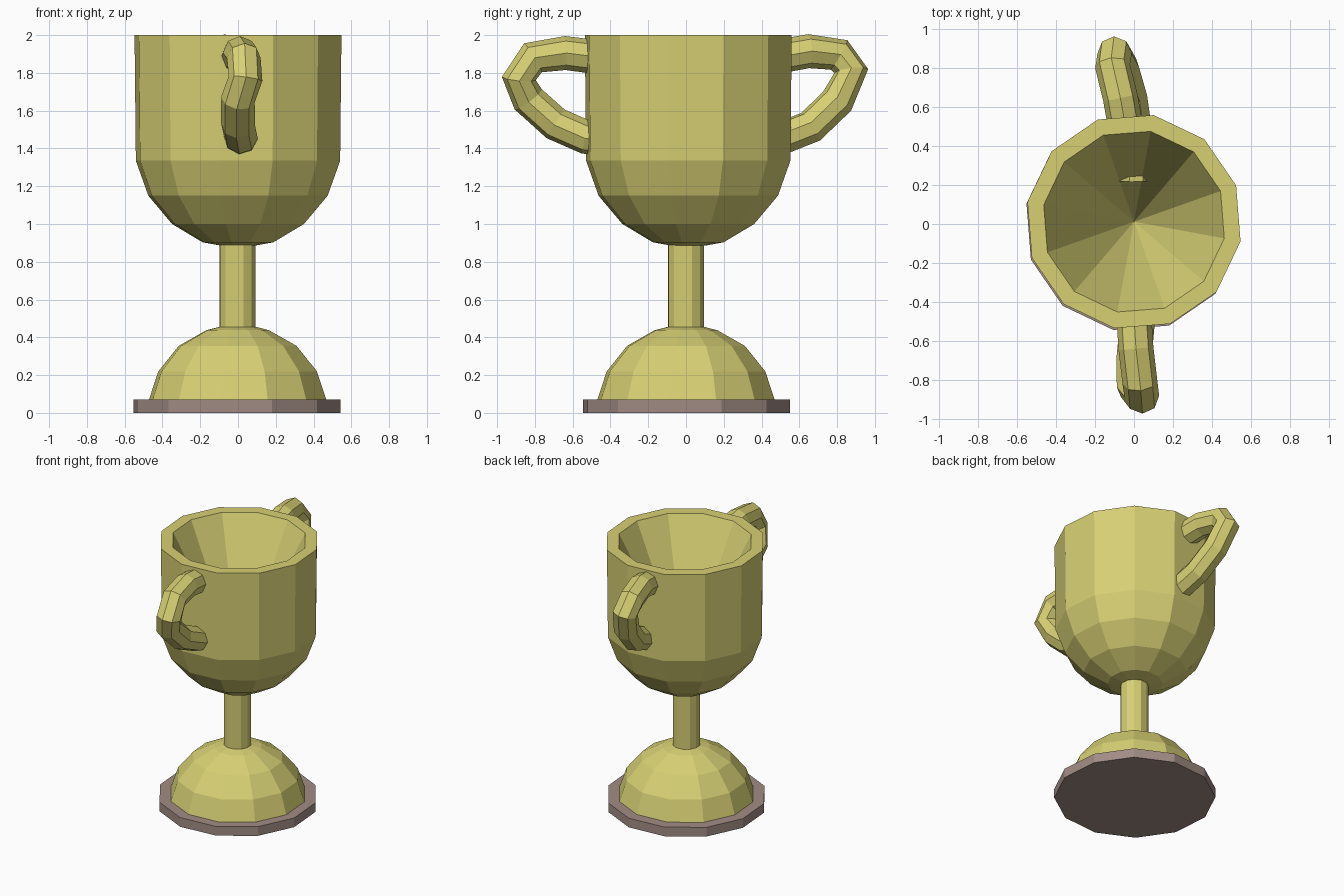
import bpy, bmesh, math

if "Cube" in bpy.data.objects:
    bpy.data.objects.remove(bpy.data.objects["Cube"])

SIDES = 12
TURN = math.radians(-10.5)   # rotation of the 12-sided rings


def material(name, rgb):
    m = bpy.data.materials.new(name)
    m.diffuse_color = (*rgb, 1)
    m.use_nodes = True
    m.node_tree.nodes["Principled BSDF"].inputs["Base Color"].default_value = m.diffuse_color
    return m


gold = material("gold", (0.68, 0.63, 0.175))
brown = material("dull brown", (0.36, 0.265, 0.235))


def lathe(name, profile, mat, cx=0.0, cy=0.0):
    """Flat-shaded 12-sided revolve; a radius of 0 makes a pole."""
    bm = bmesh.new()
    rings = []
    for r, z in profile:
        n = SIDES if r > 0 else 1
        rings.append([bm.verts.new((cx + r * math.cos(TURN + i * math.tau / SIDES),
                                    cy + r * math.sin(TURN + i * math.tau / SIDES), z))
                      for i in range(n)])
    for a, b in zip(rings, rings[1:]):
        for i in range(SIDES):
            j = (i + 1) % SIDES
            if len(a) == 1:
                bm.faces.new((a[0], b[j], b[i]))
            elif len(b) == 1:
                bm.faces.new((a[i], a[j], b[0]))
            else:
                bm.faces.new((a[i], a[j], b[j], b[i]))
    bmesh.ops.recalc_face_normals(bm, faces=bm.faces)
    me = bpy.data.meshes.new(name)
    bm.to_mesh(me)
    bm.free()
    me.materials.append(mat)
    ob = bpy.data.objects.new(name, me)
    bpy.context.collection.objects.link(ob)


def tube(name, path, radius, mat):
    """Eight-sided faceted tube along a path."""
    cu = bpy.data.curves.new(name, 'CURVE')
    cu.dimensions = '3D'
    cu.bevel_depth = radius
    cu.bevel_resolution = 2
    cu.use_fill_caps = True
    sp = cu.splines.new('POLY')
    sp.points.add(len(path) - 1)
    for p, co in zip(sp.points, path):
        p.co = (*co, 1)
    sp.use_smooth = False
    cu.materials.append(mat)
    ob = bpy.data.objects.new(name, cu)
    bpy.context.collection.objects.link(ob)


# Base plate
lathe("base_plate", [(0, 0), (0.557, 0), (0.557, 0.07), (0, 0.07)], brown, -0.005, 0.003)

# Domed foot
lathe("foot", [(0, 0.068), (0.478, 0.068), (0.427, 0.22), (0.317, 0.355),
               (0.168, 0.438), (0.1, 0.455), (0, 0.455)], gold, -0.002)

# Stem
lathe("stem", [(0, 0.43), (0.097, 0.43), (0.097, 0.91), (0, 0.91)], gold, -0.003)

# Cup: rounded bowl, straight wall, flat rim, conical hollow
lathe("cup", [(0, 0.885), (0.1, 0.887), (0.19, 0.903), (0.355, 1.0), (0.483, 1.15),
              (0.55, 1.335), (0.557, 2.0), (0.472, 2.0), (0, 1.05)], gold, 0, 0.012)

# Slightly twisted handles
tube("front_handle", [(0.0, -0.48, 1.885), (0.01, -0.64, 1.905), (0.03, -0.81, 1.88),
                      (0.04, -0.885, 1.77), (0.0, -0.835, 1.66), (0.0, -0.69, 1.53),
                      (0.015, -0.53, 1.46), (0.01, -0.3, 1.44)], 0.09, gold)
tube("back_handle", [(-0.04, 0.48, 1.885), (-0.07, 0.65, 1.915), (-0.11, 0.81, 1.895),
                     (-0.10, 0.875, 1.81), (-0.06, 0.80, 1.65), (-0.02, 0.66, 1.515),
                     (0.0, 0.52, 1.46), (0.0, 0.22, 1.45)], 0.09, gold)
